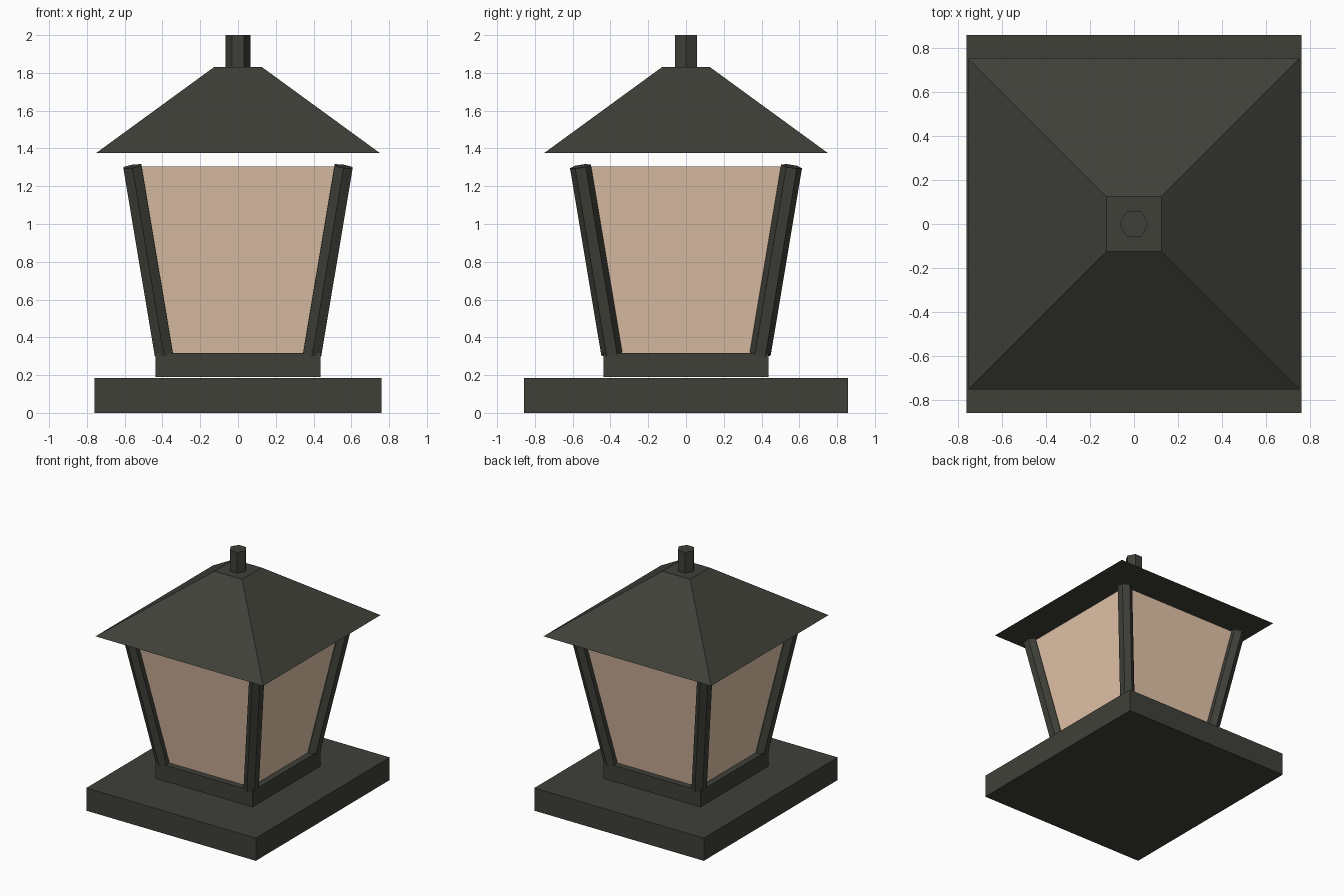
import bpy, bmesh, math
from mathutils import Vector

if "Cube" in bpy.data.objects:
    bpy.data.objects.remove(bpy.data.objects["Cube"])


def material(name, rgb):
    m = bpy.data.materials.new(name)
    m.diffuse_color = (*rgb, 1.0)
    m.use_nodes = True
    m.node_tree.nodes["Principled BSDF"].inputs["Base Color"].default_value = m.diffuse_color
    return m


METAL = material("dark_metal", (0.050, 0.051, 0.041))
GLASS = material("warm_glass", (0.783, 0.565, 0.407))


def loft(name, bottom, top, mat):
    """Closed solid between two matching rings of points."""
    bm = bmesh.new()
    a = [bm.verts.new(p) for p in bottom]
    b = [bm.verts.new(p) for p in top]
    n = len(a)
    for i in range(n):
        j = (i + 1) % n
        bm.faces.new((a[i], a[j], b[j], b[i]))
    bm.faces.new(a[::-1])
    bm.faces.new(b)
    bmesh.ops.recalc_face_normals(bm, faces=bm.faces)
    mesh = bpy.data.meshes.new(name)
    bm.to_mesh(mesh)
    bm.free()
    mesh.materials.append(mat)
    obj = bpy.data.objects.new(name, mesh)
    bpy.context.collection.objects.link(obj)
    return obj


def rect(hx, hy, z):
    return [(-hx, -hy, z), (hx, -hy, z), (hx, hy, z), (-hx, hy, z)]


def hex_rod(name, start, end, r, turn):
    """Six-sided rod with ends cut square to its axis."""
    start, end = Vector(start), Vector(end)
    q = Vector((0, 0, 1)).rotation_difference(end - start)
    ring = [q @ Vector((r * math.cos(turn + i * math.pi / 3),
                        r * math.sin(turn + i * math.pi / 3), 0)) for i in range(6)]
    return loft(name, [start + p for p in ring], [end + p for p in ring], METAL)


# Base slab and plinth
loft("base_slab", rect(0.76, 0.857, 0), rect(0.76, 0.857, 0.184), METAL)
loft("plinth", rect(0.436, 0.436, 0.189), rect(0.436, 0.436, 0.318), METAL)

# Tapered glass body
loft("glass_body", rect(0.385, 0.385, 0.316), rect(0.55, 0.55, 1.304), GLASS)

# Leaning corner posts
for sx, side in ((-1, "left"), (1, "right")):
    for sy, end in ((-1, "front"), (1, "back")):
        hex_rod(f"post_{end}_{side}", (sx * 0.393, sy * 0.393, 0.312),
                (sx * 0.559, sy * 0.559, 1.305), 0.056, math.pi / 2)

# Roof and finial
loft("roof", rect(0.752, 0.752, 1.375), rect(0.125, 0.125, 1.832), METAL)
hex_rod("finial", (0, 0, 1.83), (0, 0, 2.0), 0.066, 0)
